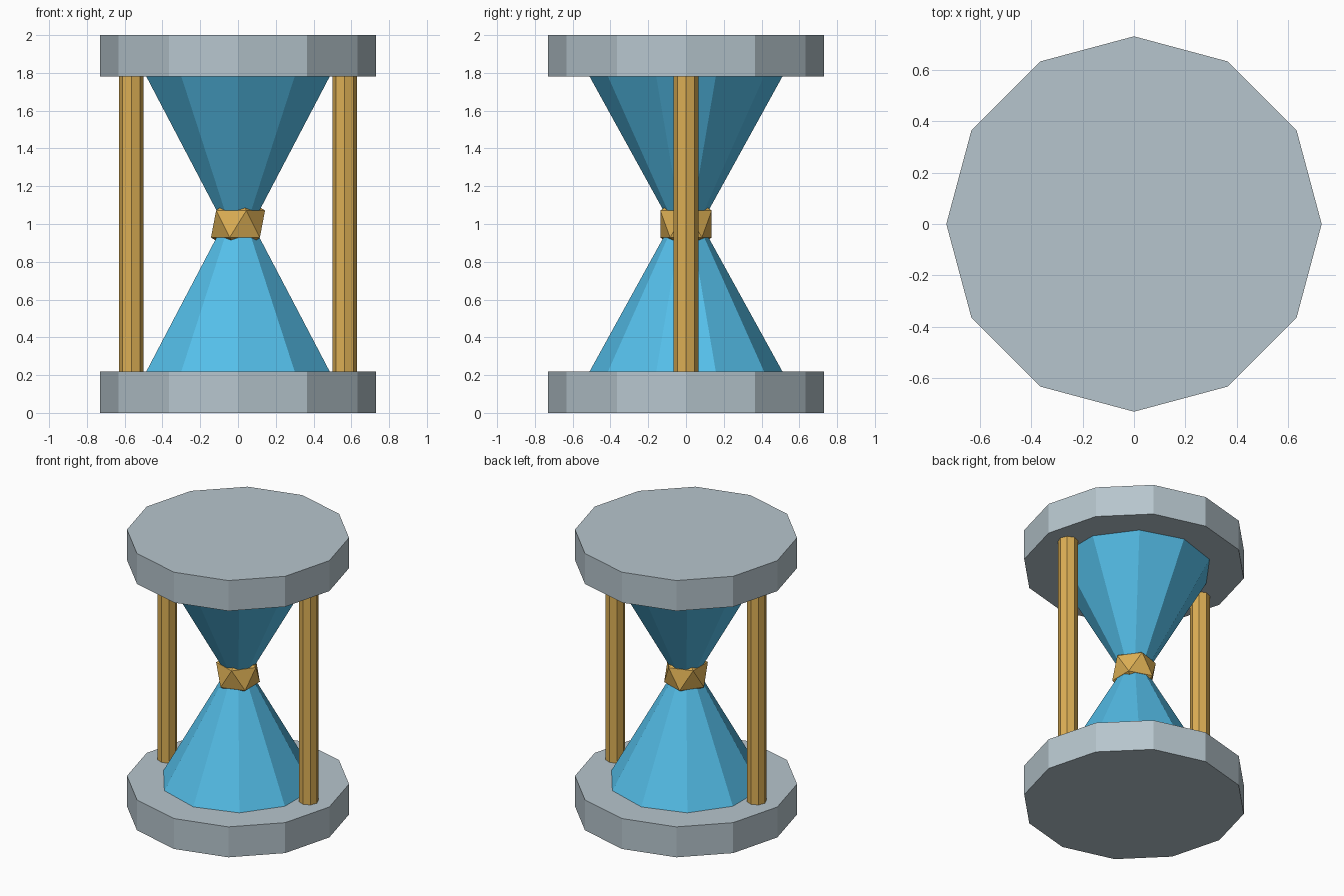
import bpy

if "Cube" in bpy.data.objects:
    bpy.data.objects.remove(bpy.data.objects["Cube"])


def material(name, color):
    mat = bpy.data.materials.new(name)
    mat.diffuse_color = (*color, 1)
    mat.use_nodes = True
    mat.node_tree.nodes["Principled BSDF"].inputs["Base Color"].default_value = mat.diffuse_color
    return mat


STONE = material("grey_stone", (0.47, 0.56, 0.61))
GLASS = material("blue_glass", (0.09, 0.52, 0.82))
BRASS = material("brass", (0.72, 0.43, 0.09))


def finish(name, mat):
    obj = bpy.context.object
    obj.name = name
    obj.data.materials.append(mat)
    return obj


def frustum(name, sides, r_bottom, r_top, z0, z1, mat, x=0):
    bpy.ops.mesh.primitive_cone_add(vertices=sides, radius1=r_bottom, radius2=r_top,
                                    depth=z1 - z0, location=(x, 0, (z0 + z1) / 2))
    return finish(name, mat)


# End plates
frustum("bottom_plate", 12, 0.73, 0.73, 0, 0.22, STONE)
frustum("top_plate", 12, 0.73, 0.73, 1.78, 2, STONE)

# Two glass bulbs meeting at the neck
frustum("lower_bulb", 10, 0.51, 0.08, 0.22, 1, GLASS)
frustum("upper_bulb", 10, 0.08, 0.51, 1, 1.78, GLASS)

# Faceted collar around the neck
bpy.ops.mesh.primitive_ico_sphere_add(subdivisions=1, radius=0.16, location=(0, 0, 1))
finish("neck_collar", BRASS)

# Side posts
for side, x in (("left", -0.565), ("right", 0.565)):
    frustum(side + "_post", 8, 0.065, 0.065, 0.22, 1.78, BRASS, x)
